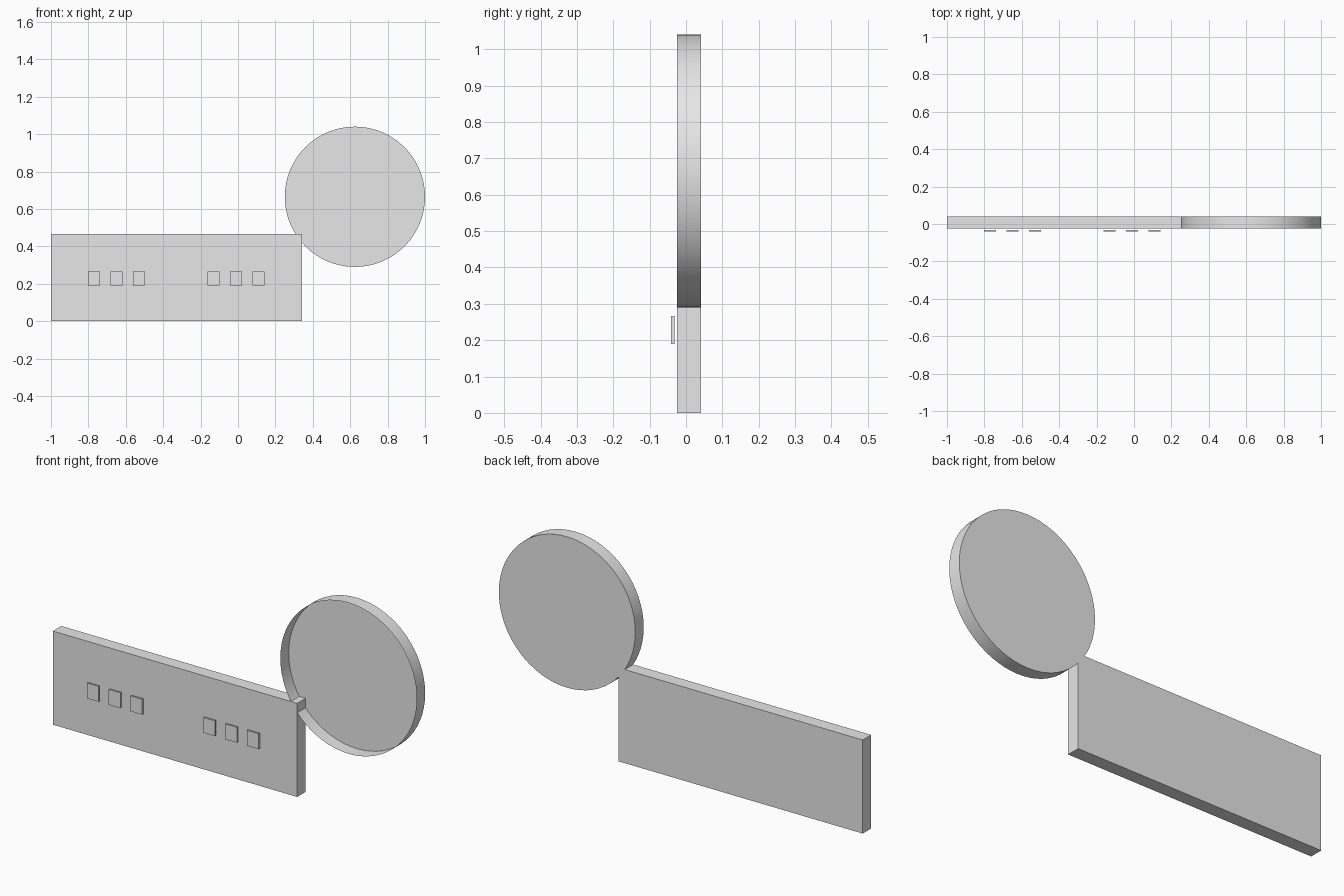
import bpy, bmesh
from mathutils import Matrix, Vector

cube = bpy.data.objects.get("Cube")
if cube:
    bpy.data.objects.remove(cube, do_unlink=True)

grey = bpy.data.materials.new("light_grey")
grey.use_nodes = True
colour = (0.8, 0.8, 0.8, 1)
grey.diffuse_color = colour
grey.node_tree.nodes["Principled BSDF"].inputs["Base Color"].default_value = colour


def add_object(name, bm):
    mesh = bpy.data.meshes.new(name)
    bm.to_mesh(mesh)
    bm.free()
    mesh.materials.append(grey)
    obj = bpy.data.objects.new(name, mesh)
    bpy.context.collection.objects.link(obj)
    return obj


def box(name, low, high):
    low, high = Vector(low), Vector(high)
    bm = bmesh.new()
    place = Matrix.Translation((low + high) / 2) @ Matrix.Diagonal((high - low).to_4d())
    bmesh.ops.create_cube(bm, size=1, matrix=place)
    return add_object(name, bm)


FRONT, BACK = -0.025, 0.041

# Long sign board
box("board", (-1, FRONT, 0), (0.343, BACK, 0.465))

# Two groups of three small plates floating just ahead of the board
for side, start in (("right", -0.77), ("left", -0.13)):
    for i in range(3):
        x = start + 0.12 * i
        box(f"{side}_plate_{i + 1}", (x - 0.032, -0.041, 0.19), (x + 0.032, -0.032, 0.266))

# Round dish: thin wall with a closed back and an open front
bm = bmesh.new()
place = Matrix.Translation((0.625, (FRONT + BACK) / 2, 0.665)) @ Matrix.Rotation(1.5707963, 4, "X")
bmesh.ops.create_cone(bm, cap_ends=True, segments=64, radius1=0.375, radius2=0.375,
                      depth=BACK - FRONT, matrix=place)
front_cap = [f for f in bm.faces if f.calc_center_median().y < FRONT + 0.01]
bmesh.ops.delete(bm, geom=front_cap, context="FACES_ONLY")
dish = add_object("round_dish", bm)

bpy.ops.object.select_all(action="DESELECT")
dish.select_set(True)
bpy.context.view_layer.objects.active = dish
bpy.ops.object.shade_smooth_by_angle(angle=0.6)
